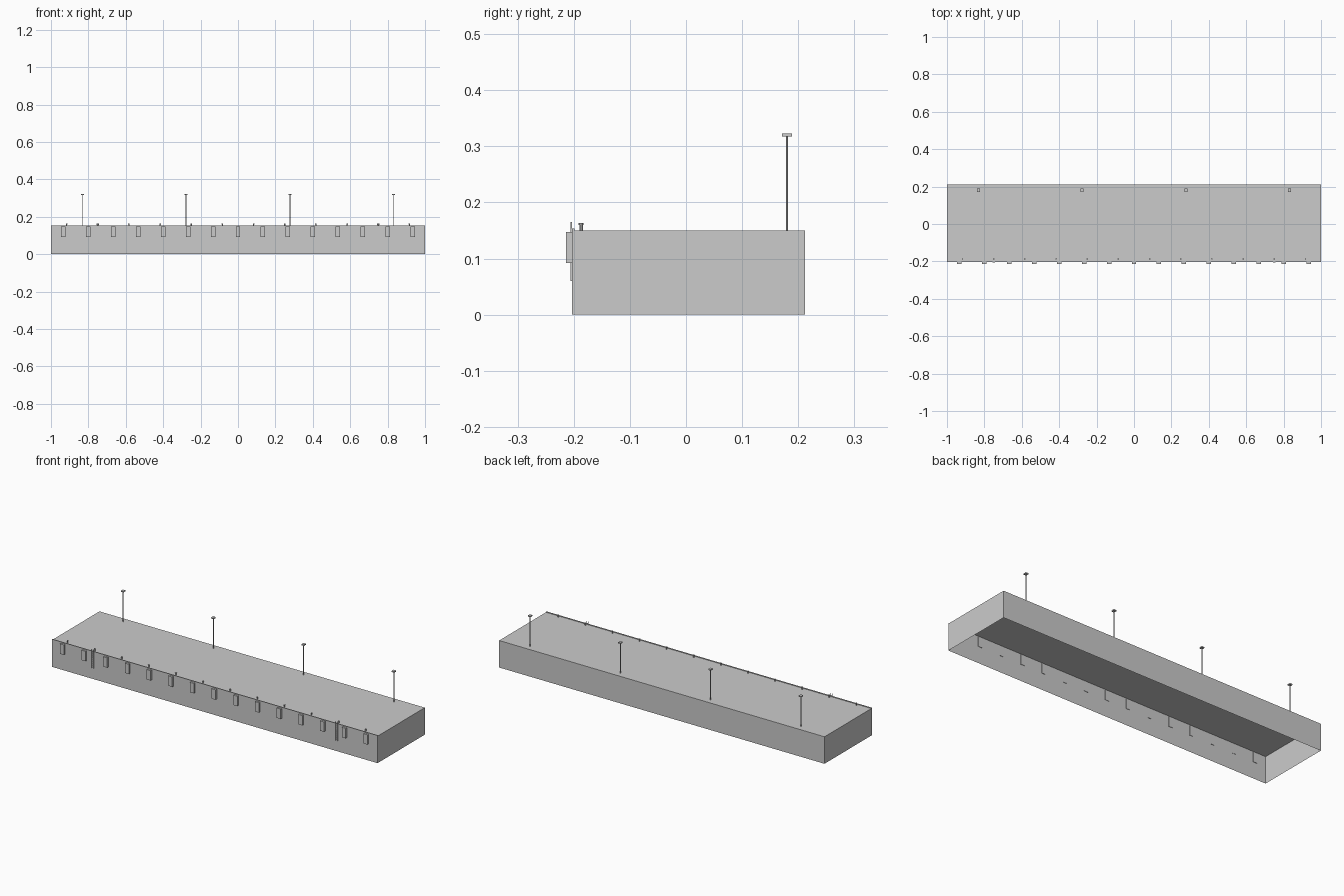
import bpy, bmesh
from mathutils import Matrix, Vector

if "Cube" in bpy.data.objects:
    bpy.data.objects.remove(bpy.data.objects["Cube"])


def finish(name, bm):
    bmesh.ops.recalc_face_normals(bm, faces=bm.faces[:])
    mesh = bpy.data.meshes.new(name)
    bm.to_mesh(mesh)
    bm.free()
    ob = bpy.data.objects.new(name, mesh)
    bpy.context.collection.objects.link(ob)
    return ob


def add_box(bm, x, y, z):
    # each argument is a (min, max) range
    size = [b - a for a, b in (x, y, z)]
    mid = Vector([(a + b) / 2 for a, b in (x, y, z)])
    m = Matrix.Translation(mid) @ Matrix.Diagonal((*size, 1))
    return bmesh.ops.create_cube(bm, size=1, matrix=m)["verts"]


def add_cylinder(bm, x, y, z0, z1, radius, sides=8):
    bmesh.ops.create_cone(bm, cap_ends=True, segments=sides,
                          radius1=radius, radius2=radius, depth=z1 - z0,
                          matrix=Matrix.Translation((x, y, (z0 + z1) / 2)))


TOP, FRONT, BACK = 0.15, -0.203, 0.212

# Quay shell, open underneath
bm = bmesh.new()
add_box(bm, (-1, 1), (FRONT, BACK), (0, TOP))
bottom = [f for f in bm.faces if f.calc_center_median().z < 0.001]
bmesh.ops.delete(bm, geom=bottom, context='FACES')
finish("quay_block", bm)

# Low curb along the waterside edge
bm = bmesh.new()
add_box(bm, (-1, 1), (FRONT, -0.199), (TOP, 0.1535))
finish("edge_curb", bm)

# Fenders along the front wall
for i in range(15):
    x = (i - 7) * 2 / 15
    bm = bmesh.new()
    add_box(bm, (x - 0.012, x + 0.012), (-0.214, -0.201), (0.092, 0.147))
    finish("fender", bm)

# Mooring bollards with caps
for i in range(12):
    x = (i - 5.5) / 6
    bm = bmesh.new()
    add_cylinder(bm, x, -0.187, TOP, 0.160, 0.003)
    add_cylinder(bm, x, -0.187, 0.160, 0.163, 0.0042)
    finish("bollard", bm)

# Ladders with side rails and rungs
for x in (-0.75, 0.75):
    bm = bmesh.new()
    for side in (-1, 1):
        rx = x + side * 0.006
        add_box(bm, (rx - 0.001, rx + 0.001), (-0.206, -0.203), (0.06, 0.165))
    for k in range(9):
        z = 0.065 + k * 0.011
        add_box(bm, (x - 0.006, x + 0.006), (-0.2055, -0.2035), (z, z + 0.0015))
    finish("ladder", bm)

# Lamp posts along the back
for i in range(4):
    x = (i - 1.5) * 0.555
    bm = bmesh.new()
    add_cylinder(bm, x, 0.18, TOP, 0.318, 0.0022)
    finish("lamp_post", bm)
    bm = bmesh.new()
    add_box(bm, (x - 0.008, x + 0.008), (0.171, 0.189), (0.317, 0.323))
    finish("lamp_head", bm)
